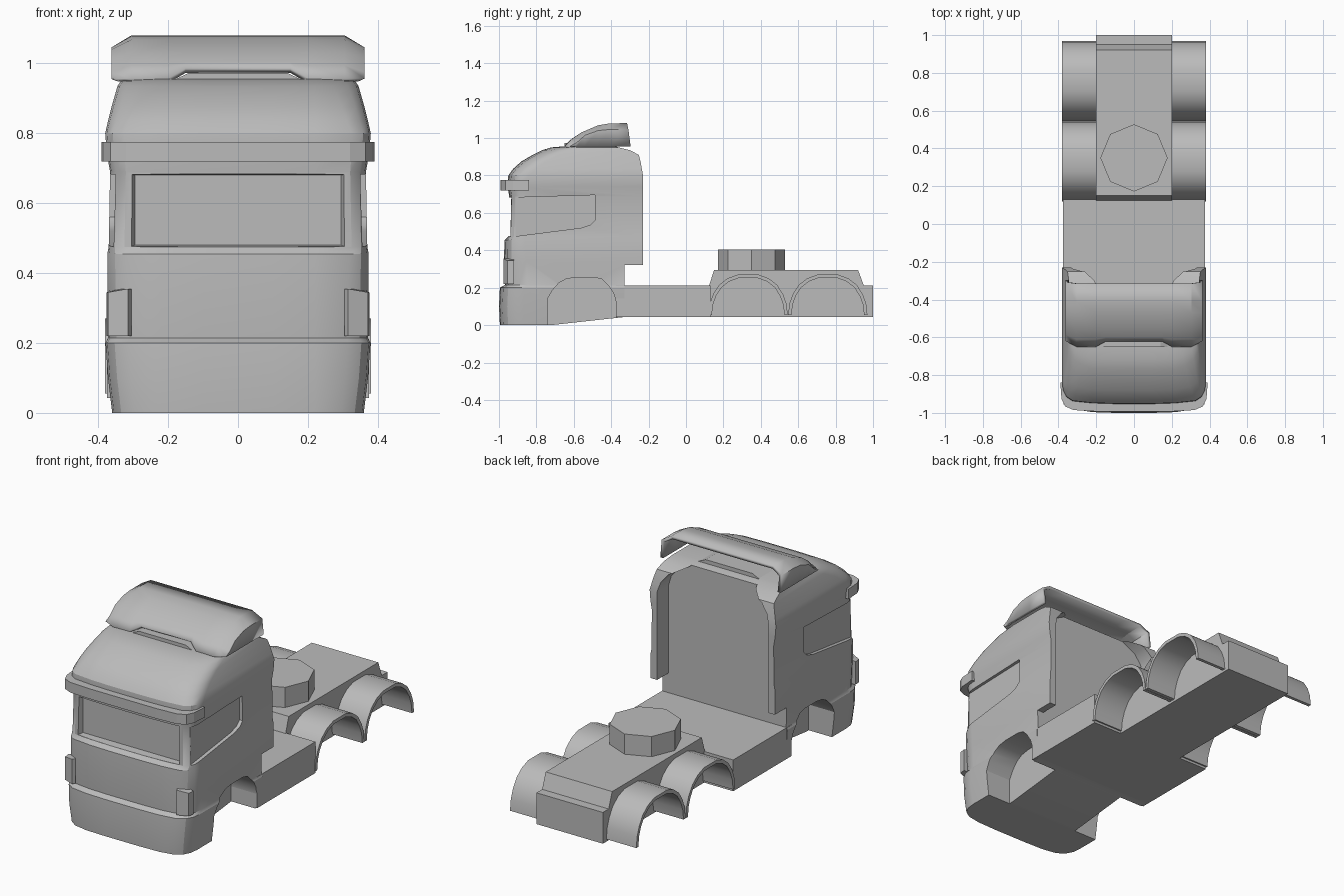
import bpy, bmesh, math
from mathutils import Vector

if "Cube" in bpy.data.objects:
    bpy.data.objects.remove(bpy.data.objects["Cube"])

grey = bpy.data.materials.new("plain grey")
grey.use_nodes = True
colour = (0.5, 0.5, 0.5, 1)
grey.diffuse_color = colour
grey.node_tree.nodes["Principled BSDF"].inputs["Base Color"].default_value = colour


def make(name, sections, closed=True, caps=True):
    """Skin a row of equal-length sections into one mesh."""
    bm = bmesh.new()
    rows = [[bm.verts.new(p) for p in s] for s in sections]
    n = len(rows[0])
    for a, b in zip(rows, rows[1:]):
        for i in range(n if closed else n - 1):
            j = (i + 1) % n
            bm.faces.new((a[i], a[j], b[j], b[i]))
    if caps:
        bm.faces.new(rows[0])
        bm.faces.new(rows[-1])
    bmesh.ops.recalc_face_normals(bm, faces=bm.faces)
    mesh = bpy.data.meshes.new(name)
    bm.to_mesh(mesh)
    bm.free()
    mesh.materials.append(grey)
    ob = bpy.data.objects.new(name, mesh)
    bpy.context.collection.objects.link(ob)
    return ob


def prism(name, axis, outline, lo, hi):
    """Extrude a 2D outline along x, y or z."""
    def place(p, d):
        v = list(p)
        v.insert("xyz".index(axis), d)
        return Vector(v)
    return make(name, [[place(p, d) for p in outline] for d in (lo, hi)])


def box(name, x, y, z):
    return prism(name, "z", [(x[0], y[0]), (x[1], y[0]), (x[1], y[1]), (x[0], y[1])], *z)


def mirrored(half):
    """Close a half outline by reflecting it in x."""
    return half + [(-p[0], *p[1:]) for p in reversed(half)]


def select(ob):
    bpy.ops.object.select_all(action="DESELECT")
    ob.select_set(True)
    bpy.context.view_layer.objects.active = ob


def cut(ob, cutter):
    select(ob)
    mod = ob.modifiers.new("cut", "BOOLEAN")
    mod.operation = "DIFFERENCE"
    mod.solver = "EXACT"
    mod.object = cutter
    bpy.ops.object.modifier_apply(modifier=mod.name)
    bpy.data.objects.remove(cutter)


def smooth(ob, degrees=30):
    select(ob)
    bpy.ops.object.shade_smooth_by_angle(angle=math.radians(degrees))


# Cab shell: height, half width, front, back, corner size
levels = [
    (0, .36, -.995, -.23, 1.3), (.10, .372, -1, -.23, 1.3), (.20, .379, -.995, -.23, 1.3),
    (.215, .372, -.968, -.23, 1.2), (.34, .374, -.974, -.23, 1.2), (.455, .374, -.97, -.23, 1.1),
    (.475, .37, -.95, -.23, .9), (.69, .366, -.945, -.23, .9), (.74, .375, -.955, -.23, 1),
    (.80, .38, -.95, -.23, 1.1), (.835, .372, -.925, -.236, 1.2), (.875, .362, -.88, -.243, 1.3),
    (.91, .352, -.82, -.252, 1.4), (.935, .345, -.77, -.30, 1.5), (.95, .335, -.72, -.36, 1.5),
    (.955, .30, -.66, -.38, 1.2)]


def cab_ring(z, w, f, b, c):
    return mirrored([(.10, f, z), (.22, f + .004, z), (w - .05 * c, f + .014 * c, z),
                     (w - .02 * c, f + .034 * c, z), (w - .004 * c, f + .064 * c, z),
                     (w, f + .10 * c, z), (w, b, z)])


cab = make("cab", [cab_ring(*level) for level in levels])

# Rear pocket between the side fairings, and clearance below them
cut(cab, prism("rear_pocket", "y", mirrored(
    [(.335, .30), (.335, .80), (.32, .85), (.28, .90), (.20, .94), (.20, 1.1)]), -.33, -.1))
cut(cab, box("fairing_gap", (-1, 1), (-.33, 0), (-.1, .32)))

# Sloped underside behind the front axle
cut(cab, prism("underside", "x", [(-.72, 0), (-.34, .042), (-.2, .042), (-.2, -.1), (-.72, -.1)], -1, 1))

# Recessed windscreen
cut(cab, make("windscreen_recess", [
    [(-x, y, lo), (x, y, lo), (x, y, hi), (-x, y, hi)]
    for x, y, lo, hi in ((.325, -1, .469, .689), (.295, -.91, .48, .68))]))

# Front wheel arches and side windows
arch = [(-.74, -.1), (-.74, .14), (-.715, .185), (-.68, .225), (-.64, .247), (-.59, .255), (-.49, .255),
        (-.45, .245), (-.41, .205), (-.385, .165), (-.373, .12), (-.373, -.1)]
window = [(-.912, .475), (-.56, .52), (-.51, .537), (-.487, .56), (-.487, .695), (-.912, .682)]
for side in (-1, 1):
    cut(cab, prism("arch_cutter", "x", arch, side * .22, side * .6))
    cut(cab, prism("window_cutter", "x", window, side * .35, side * .6))
smooth(cab, 28)

# Raised middle of the roof
prism("roof_ridge", "y", mirrored([(.14, .973), (.20, .945)]), -.65, -.37)

# Sun visor wrapped round the cab front
prism("sun_visor", "z", mirrored(
    [(.20, -.992), (.32, -.985), (.365, -.965), (.384, -.925), (.39, -.84)]), .72, .775)

# Corner deflectors
for side, label in ((1, "left"), (-1, "right")):
    make(label + "_corner_deflector", [
        [(side * x, y, top if k else .22) for x, y, top in
         ((.305, -.96, .355), (.315, -.977, .355), (.372, -.955, .345), (.376, -.92, .345), (.34, -.92, .355))]
        for k in (0, 1)])

# Roof spoiler: bent shell with chamfered sides
top = [(-.65, .957), (-.61, .995), (-.56, 1.03), (-.47, 1.068), (-.41, 1.078), (-.315, 1.08)]
shoulder = [(-.62, .957), (-.585, .975), (-.54, 1.015), (-.47, 1.04), (-.41, 1.046), (-.308, 1.046)]
middle = [(-.622, .987), (-.60, 1.003)] + top[2:]
half = [[(.362, y, .955) for y, z in shoulder[:-1]] + [(.362, -.296, .955)],
        [(.362, *p) for p in shoulder], [(.305, *p) for p in top],
        [(.20, *p) for p in top], [(.15, *p) for p in middle]]
spoiler = make("roof_spoiler", half + [[(-x, y, z) for x, y, z in s] for s in reversed(half)],
               closed=False, caps=False)
bm = bmesh.new()
bm.from_mesh(spoiler.data)
bmesh.ops.remove_doubles(bm, verts=bm.verts, dist=.0005)
bmesh.ops.dissolve_degenerate(bm, edges=bm.edges, dist=.0005)
bmesh.ops.recalc_face_normals(bm, faces=bm.faces)
if sum(f.normal.z for f in bm.faces) < 0:
    bmesh.ops.reverse_faces(bm, faces=bm.faces)
bm.to_mesh(spoiler.data)
bm.free()
shell = spoiler.modifiers.new("shell", "SOLIDIFY")
shell.thickness = .018
shell.offset = -1
smooth(spoiler, 25)

# Chassis: wide deck, narrow tail and raised rear frame
box("deck", (-.375, .375), (-.373, .13), (.042, .212))
box("tail", (-.2, .2), (.1, 1), (.042, .212))
prism("rear_frame", "x", [(.12, .2), (.15, .295), (.92, .295), (.955, .2)], -.2, .2)

# Octagonal coupling plate
prism("coupling", "z", [(.178 * math.sin(i * math.pi / 4), .35 + .178 * math.cos(i * math.pi / 4))
                        for i in range(8)], .29, .405)

# Rear mudguards, as thin arches
guard = [(.212, .055), (.205, .115), (.187, .165), (.155, .215), (.11, .25), (.055, .27)]
for axle, y0 in (("front", .332), ("back", .758)):
    for side, label in ((1, "left"), (-1, "right")):
        outer = mirrored(guard)
        inner = [(y * .915, .055 + (z - .055) * .915) for y, z in reversed(outer)]
        ob = prism(f"{label}_{axle}_mudguard", "x",
                   [(y0 + y, z) for y, z in outer + inner], side * .19, side * .38)
        smooth(ob, 35)
